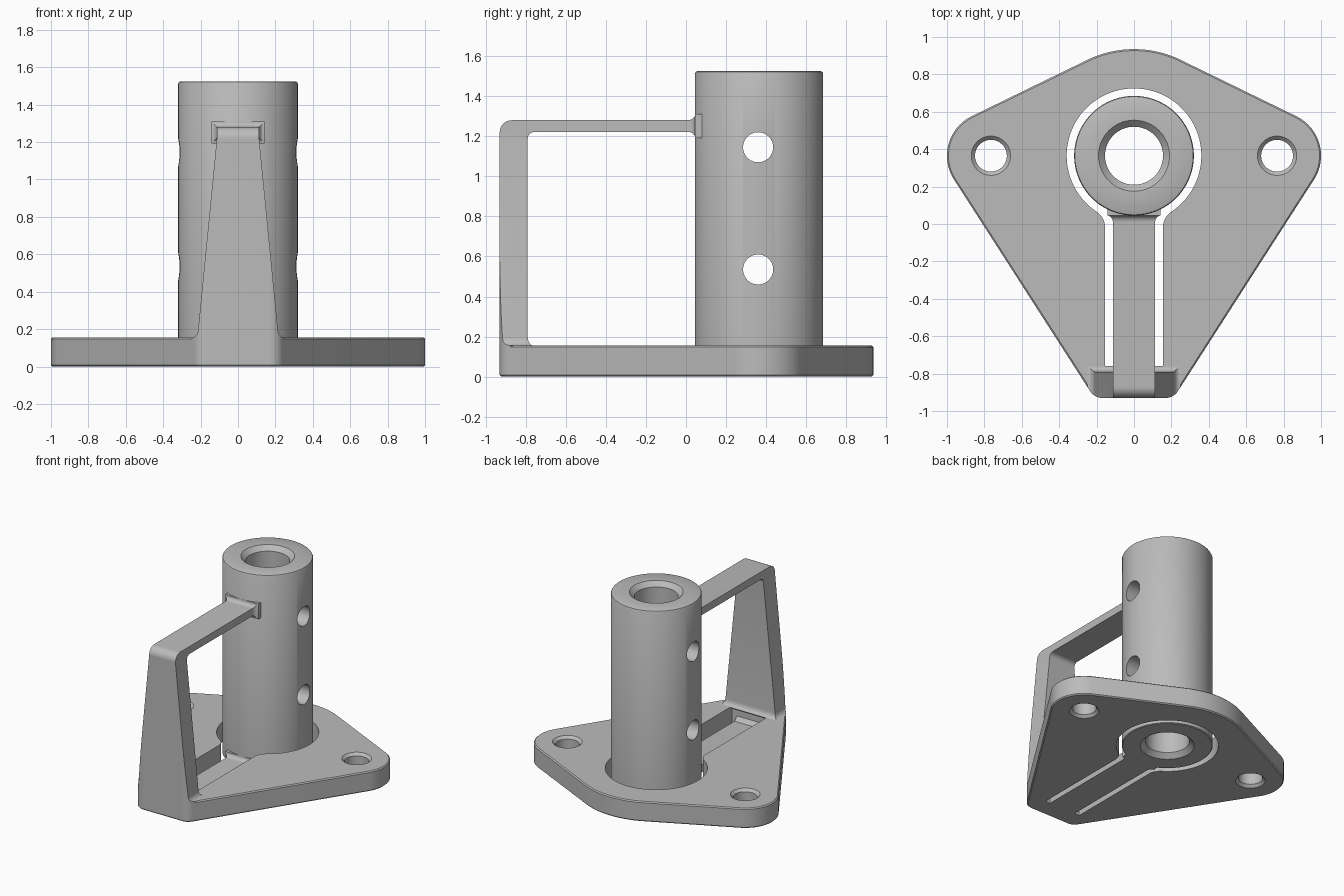
import bpy, bmesh
from math import sin, cos, pi, sqrt, atan2, radians
from mathutils import Vector

cube = bpy.data.objects.get("Cube")
if cube:
    bpy.data.objects.remove(cube, do_unlink=True)

grey = bpy.data.materials.new("plain_grey")
grey.use_nodes = True
grey.diffuse_color = (0.5, 0.5, 0.5, 1)
grey.node_tree.nodes["Principled BSDF"].inputs["Base Color"].default_value = (0.5, 0.5, 0.5, 1)

CY = 0.365        # y of the tube axis
PLATE = 0.155     # plate thickness
TOP = 1.525       # tube height


def loft(name, rings, closed=False):
    """Skin a list of equal-length point rings; cap the ends or join them up."""
    bm = bmesh.new()
    vs = [[bm.verts.new(p) for p in ring] for ring in rings]
    n = len(vs[0])
    pairs = list(zip(vs, vs[1:])) + ([(vs[-1], vs[0])] if closed else [])
    for a, b in pairs:
        for i in range(n):
            j = (i + 1) % n
            bm.faces.new((a[i], a[j], b[j], b[i]))
    if not closed:
        bm.faces.new(vs[0])
        bm.faces.new(vs[-1])
    bmesh.ops.recalc_face_normals(bm, faces=bm.faces)
    me = bpy.data.meshes.new(name)
    bm.to_mesh(me)
    bm.free()
    me.materials.append(grey)
    ob = bpy.data.objects.new(name, me)
    bpy.context.collection.objects.link(ob)
    return ob


def lathe(name, profile, x=0, y=CY, closed=False, n=96):
    """Revolve (radius, z) points about a vertical axis."""
    return loft(name, [[(x + r * cos(2 * pi * i / n), y + r * sin(2 * pi * i / n), z)
                        for i in range(n)] for r, z in profile], closed)


def boolean(ob, cutter, operation="DIFFERENCE"):
    mod = ob.modifiers.new("cut", "BOOLEAN")
    mod.operation, mod.solver, mod.object = operation, "EXACT", cutter
    bpy.context.view_layer.objects.active = ob
    bpy.ops.object.modifier_apply(modifier=mod.name)
    bpy.data.objects.remove(cutter, do_unlink=True)


def outline(z, shrink=0.0, n=240):
    """Hull of the plate's corner circles at height z."""
    circles = [(0.765, CY, 0.235), (-0.765, CY, 0.235), (0, CY, 0.57),
               (0.168, -0.85, 0.08), (-0.168, -0.85, 0.08)]
    pts = []
    for i in range(n):
        c, s = cos(2 * pi * (i + 0.5) / n), sin(2 * pi * (i + 0.5) / n)
        x, y, r = max(circles, key=lambda k: k[0] * c + k[1] * s + k[2])
        pts.append((x + (r - shrink) * c, y + (r - shrink) * s, z))
    return pts


def keyhole():
    """Clearance around tube and lower arm, with rounded shoulders."""
    half, ring, f = 0.155, 0.36, 0.1
    cx = half + f
    cy = CY - sqrt((ring + f) ** 2 - cx ** 2)
    turn = atan2(CY - cy, -cx)
    pts = [(half, -0.787)]
    for i in range(13):
        a = pi + (turn - pi) * i / 12
        pts.append((cx + f * cos(a), cy + f * sin(a)))
    start = turn - pi
    for i in range(1, 41):
        a = start + (pi / 2 - start) * i / 40
        pts.append((ring * cos(a), CY + ring * sin(a)))
    return pts + [(-x, y) for x, y in reversed(pts[:-1])]


# Base plate with softened rims, keyhole and two chamfered bolt holes
plate = loft("base_plate", [outline(0, 0.008), outline(0.008),
                            outline(PLATE - 0.008), outline(PLATE, 0.008)])
boolean(plate, loft("keyhole_cutter", [[(x, y, z) for x, y in keyhole()] for z in (-0.1, 0.3)]))
for side in (-1, 1):
    boolean(plate, lathe("bolt_cutter", [(0.125, -0.02), (0.085, 0.02), (0.085, PLATE - 0.02),
                                         (0.125, PLATE + 0.02)], x=side * 0.765, n=64))

# Tube with chamfered bore and two cross holes
tube = lathe("tube", [(0.315, 0), (0.32, 0.005), (0.32, TOP - 0.012), (0.316, TOP - 0.004),
                      (0.308, TOP), (0.19, TOP), (0.155, TOP - 0.035),
                      (0.155, 0.035), (0.19, 0)], closed=True)
for z in (0.535, 1.145):
    boolean(tube, loft("cross_cutter", [[(x, 0.36 + 0.075 * cos(pi * i / 24), z + 0.075 * sin(pi * i / 24))
                                         for i in range(48)] for x in (-0.5, 0.5)]))


def strap(name, stations):
    """Sweep a rectangle; each station is (outer yz, inner yz, half width)."""
    return loft(name, [[(-w, *o), (w, *o), (w, *i), (-w, *i)] for o, i, w in stations])


ARM = 0.113
flare = [(0.01 + 0.035 * sin(a), 0.03 * (1 - cos(a))) for a in [pi / 2 * k / 6 for k in range(7)]]
flare.append((0.1, 0.03))

# Handle: upper arm, rounded corner, tapering post and flared foot
stations = [((y, 1.28 + g), (y, 1.222 - g), ARM + g) for y, g in reversed(flare)]
for k in range(9):
    a = pi / 2 * k / 8
    stations.append(((-0.87 - 0.06 * sin(a), 1.22 + 0.06 * cos(a)),
                     (-0.755 - 0.035 * sin(a), 1.187 + 0.035 * cos(a)), ARM))
for k in range(9):
    t = pi / 2 * k / 8
    z = PLATE + 0.045 * (1 - sin(t))
    stations.append(((-0.93, z), (-0.79 + 0.03 * (1 - cos(t)), z), 0.213 + 0.035 * (1 - cos(t))))
stations.append(((-0.93, PLATE - 0.02), (-0.79, PLATE - 0.02), 0.24))
handle = strap("handle", stations)
boolean(handle, loft("outline_cutter", [outline(-0.1), outline(2)]), "INTERSECT")

# Thin lower arm joining the post foot to the tube, set low in the slot
lower = [((-0.787 + 0.03 * sin(a), 0.06 + 0.03 * (1 - sin(a))), (-0.787 + 0.03 * sin(a), 0), ARM)
         for a in [pi / 2 * k / 6 for k in range(7)]]
lower += [((y, 0.06 + g), (y, 0), ARM + g) for y, g in flare]
lower_arm = strap("lower_arm", lower)

# Smooth the round faces, keep edges crisp
for ob in bpy.context.view_layer.objects:
    ob.select_set(False)
for ob in (plate, tube, handle, lower_arm):
    ob.select_set(True)
bpy.context.view_layer.objects.active = plate
bpy.ops.object.shade_smooth_by_angle(angle=radians(30))
